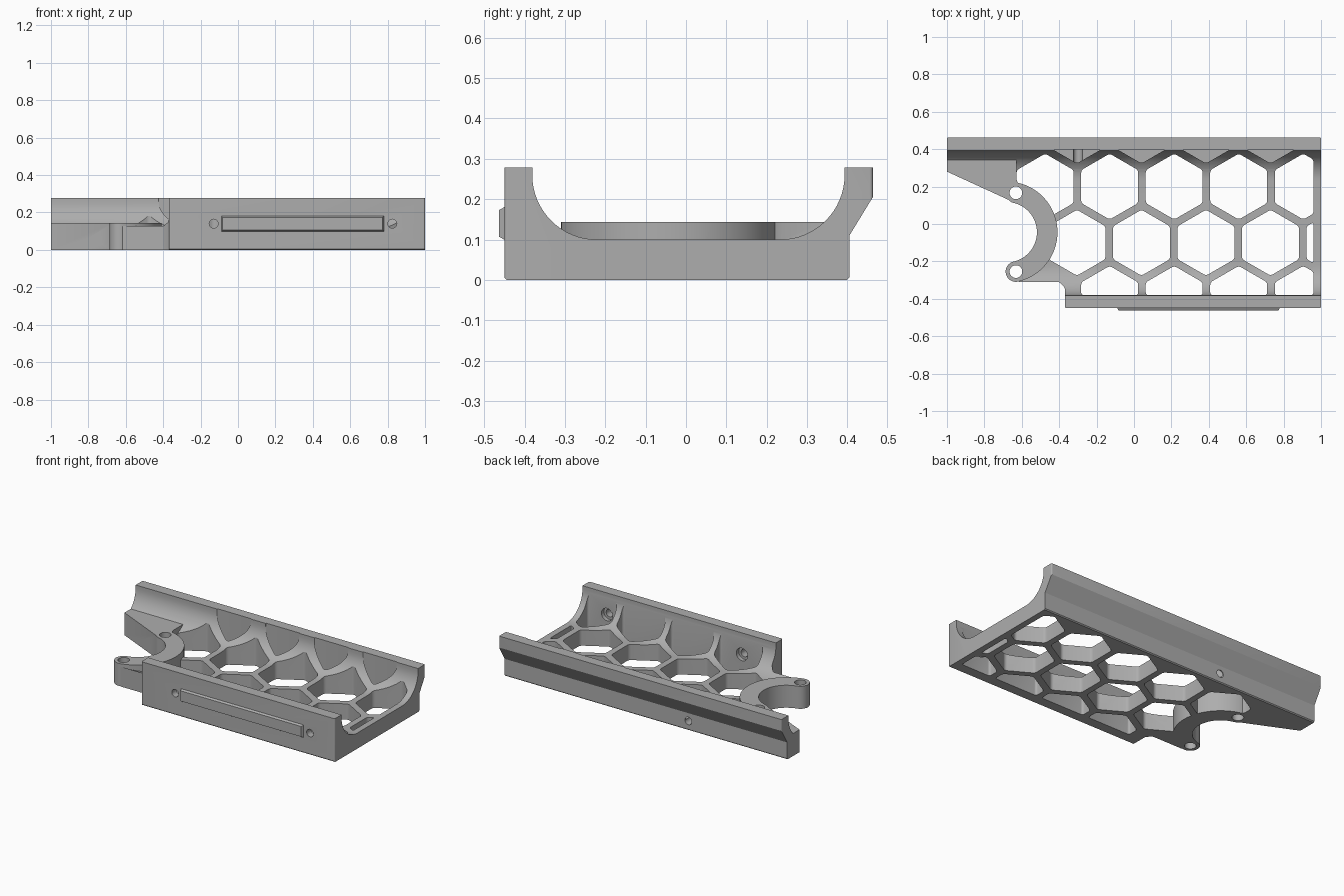
import bpy, bmesh, math
from mathutils import Vector

if "Cube" in bpy.data.objects:
    bpy.data.objects.remove(bpy.data.objects["Cube"])

grey = bpy.data.materials.new("plain grey")
grey.use_nodes = True
grey.diffuse_color = (0.42, 0.42, 0.42, 1)
grey.node_tree.nodes["Principled BSDF"].inputs["Base Color"].default_value = grey.diffuse_color


def make(name, bm):
    bmesh.ops.recalc_face_normals(bm, faces=bm.faces[:])
    me = bpy.data.meshes.new(name)
    bm.to_mesh(me)
    bm.free()
    me.materials.append(grey)
    ob = bpy.data.objects.new(name, me)
    bpy.context.collection.objects.link(ob)
    return ob


def prism(bm, points, depth, corner=0, clip=()):
    """Extrude a planar outline; optionally trim it and round its corners."""
    part = bmesh.new()
    part.faces.new([part.verts.new(p) for p in points])
    for co, no in clip:
        bmesh.ops.bisect_plane(part, geom=part.verts[:] + part.edges[:] + part.faces[:],
                               plane_co=co, plane_no=no, clear_outer=True)
    depth = Vector(depth)
    ext = bmesh.ops.extrude_face_region(part, geom=part.faces[:])
    bmesh.ops.translate(part, vec=depth, verts=[g for g in ext["geom"] if isinstance(g, bmesh.types.BMVert)])
    if corner:
        sides = [e for e in part.edges
                 if abs((e.verts[0].co - e.verts[1].co).normalized().dot(depth.normalized())) > 0.99]
        bmesh.ops.bevel(part, geom=sides, offset=corner, segments=4, affect='EDGES',
                        profile=0.5, clamp_overlap=True)
    bmesh.ops.recalc_face_normals(part, faces=part.faces[:])
    tmp = bpy.data.meshes.new("tmp")
    part.to_mesh(tmp)
    part.free()
    bm.from_mesh(tmp)
    bpy.data.meshes.remove(tmp)


def solid(name, points, depth, corner=0):
    bm = bmesh.new()
    prism(bm, points, depth, corner)
    return make(name, bm)


def arc(cx, cy, r, a0, a1, n=16):
    angles = [math.radians(a0 + (a1 - a0) * i / n) for i in range(n + 1)]
    return [(cx + r * math.cos(a), cy + r * math.sin(a)) for a in angles]


def combine(target, other, op):
    mod = target.modifiers.new("bool", 'BOOLEAN')
    mod.operation, mod.object, mod.solver = op, other, 'EXACT'
    other.hide_render = True
    bpy.context.view_layer.objects.active = target
    bpy.ops.object.modifier_apply(modifier=mod.name)
    bpy.data.objects.remove(other)


def flat(points, z):
    return [(x, y, z) for x, y in points]


# Channel section with curved inner walls and an overhanging back rail
section = [(-0.45, 0.006), (-0.444, 0), (0.399, 0), (0.405, 0.006), (0.405, 0.11),
           (0.463, 0.205), (0.463, 0.278), (0.393, 0.278)]
section += arc(0.233, 0.26, 0.16, 0, -90) + arc(-0.221, 0.26, 0.16, 270, 180) + [(-0.381, 0.278), (-0.45, 0.278)]
tray = solid("tray", [(-1, y, z) for y, z in section], (2, 0, 0))

# Plan outline
plan = [(-1, 0.463), (-1, 0.28), (-0.64, 0.115), (-0.62, 0.1), (-0.62, -0.31), (-0.4, -0.31),
        (-0.37, -0.34), (-0.37, -0.45), (1, -0.45), (1, 0.463)]
combine(tray, solid("plan_cutter", flat(plan, -0.1), (0, 0, 0.6), 0.008), 'INTERSECT')

# Honeycomb openings, with blind pockets against the back wall
PITCH, R = 0.345, 0.176
rows = [(0.5, 0.04, -1, 3, 0.06), (0.2, -0.13, -1, 4, -0.1),
        (-0.1, 0.04, -1, 4, -0.1), (-0.4, -0.13, 0, 4, -0.1)]
clips = [((0.96, 0, 0), (1, 0, 0)), ((0, 0.398, 0), (0, 1, 0)), ((0, -0.38, 0), (0, -1, 0))]
bm = bmesh.new()
for y, x0, first, last, floor in rows:
    for i in range(first, last):
        prism(bm, flat(arc(x0 + i * PITCH, y, R, 30, 330, 5), floor), (0, 0, 0.6), 0.014, clips)
combine(tray, make("honeycomb_cutter", bm), 'DIFFERENCE')

# Raised wing and curved arm on the open end
TOP = 0.144
wing = [(-1, 0.28), (-0.64, 0.115), (-0.6, 0.17), (-0.629, 0.24), (-0.629, 0.37), (-0.99, 0.37), (-1, 0.36)]
combine(tray, solid("wing", flat(wing, 0), (0, 0, TOP)), 'UNION')
cx, cy, mid, half = -0.68, -0.044, 0.216, 0.055
end = 77
tips = [(cx + mid * math.cos(math.radians(a)), cy + mid * math.sin(math.radians(a))) for a in (end, -end)]
arm = arc(cx, cy, mid + half, -end, end, 32) + arc(*tips[0], half, end, end + 180)[1:-1]
arm += arc(cx, cy, mid - half, end, -end, 32) + arc(*tips[1], half, 180 - end, 360 - end)[1:-1]
bore = arc(cx, cy, mid - half + 0.001, 0, 352.5, 47)
combine(tray, solid("bore_cutter", flat(bore, -0.1), (0, 0, 0.6)), 'DIFFERENCE')
combine(tray, solid("curved_arm", flat(arm, 0), (0, 0, TOP)), 'UNION')

# Screw holes: arm tips, front wall with inner counterbores, back edge
bm = bmesh.new()
for x, y in tips:
    prism(bm, flat(arc(x, y, 0.034, 0, 345, 23), -0.1), (0, 0, 0.4))
for x, z, r, y, depth in [(-0.13, 0.14, 0.024, -0.5, 0.15), (0.825, 0.14, 0.024, -0.5, 0.15),
                          (-0.3, 0.06, 0.024, 0.3, 0.15)]:
    prism(bm, [(px, y, pz) for px, pz in arc(x, z, r, 0, 345, 23)], (0, depth, 0))
combine(tray, make("hole_cutter", bm), 'DIFFERENCE')
bm = bmesh.new()
for x in (-0.13, 0.825):
    prism(bm, [(px, -0.405, pz) for px, pz in arc(x, 0.14, 0.04, 0, 345, 23)], (0, 0.06, 0))
combine(tray, make("counterbore_cutter", bm), 'DIFFERENCE')

# Raised bar with chamfered rim on the front wall
bm = bmesh.new()
bmesh.ops.create_cube(bm, size=1)
for v in bm.verts:
    inset = 0.008 if v.co.y < 0 else 0
    v.co = (0.345 + math.copysign(0.435 - inset, v.co.x), -0.463 if v.co.y < 0 else -0.449,
            0.14 + math.copysign(0.041 - inset, v.co.z))
make("front_bar", bm)

# Smooth the curved walls, keep the edges crisp
bpy.ops.object.select_all(action='DESELECT')
tray.select_set(True)
bpy.context.view_layer.objects.active = tray
bpy.ops.object.shade_smooth_by_angle(angle=math.radians(30))
